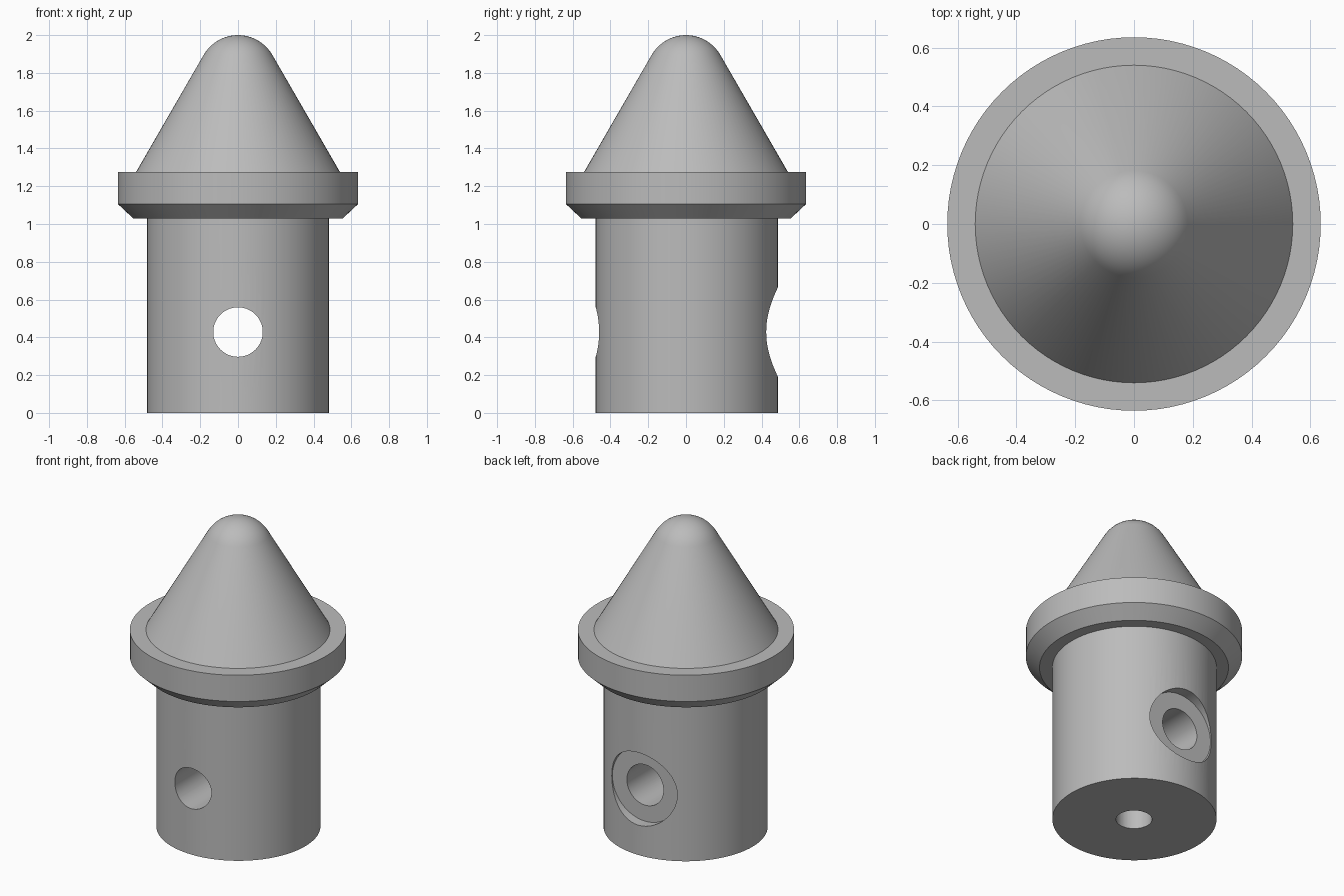
import bpy
import bmesh
from math import pi, sin, cos, radians
from mathutils import Vector

cube = bpy.data.objects.get("Cube")
if cube:
    bpy.data.objects.remove(cube, do_unlink=True)

grey = bpy.data.materials.new("plain grey")
grey.use_nodes = True
grey.diffuse_color = (0.5, 0.5, 0.5, 1)
grey.node_tree.nodes["Principled BSDF"].inputs["Base Color"].default_value = (0.5, 0.5, 0.5, 1)


def add_object(name, bm):
    mesh = bpy.data.meshes.new(name)
    bmesh.ops.recalc_face_normals(bm, faces=bm.faces)
    bm.to_mesh(mesh)
    bm.free()
    mesh.materials.append(grey)
    obj = bpy.data.objects.new(name, mesh)
    bpy.context.collection.objects.link(obj)
    return obj


def lathe(name, profile, steps=96):
    """Turn a (radius, height) profile around the z axis."""
    bm = bmesh.new()
    verts = [bm.verts.new((r, 0, z)) for r, z in profile]
    edges = [bm.edges.new(pair) for pair in zip(verts, verts[1:])]
    bmesh.ops.spin(bm, geom=verts + edges, cent=(0, 0, 0), axis=(0, 0, 1),
                   angle=2 * pi, steps=steps)
    bmesh.ops.remove_doubles(bm, verts=bm.verts, dist=0.0001)
    return add_object(name, bm)


def drill(target, name, start, end, radius):
    """Cut a round hole between two points."""
    start, end = Vector(start), Vector(end)
    bm = bmesh.new()
    bmesh.ops.create_cone(bm, cap_ends=True, segments=64, radius1=radius,
                          radius2=radius, depth=(end - start).length)
    cutter = add_object(name, bm)
    cutter.location = (start + end) / 2
    cutter.rotation_euler = (end - start).to_track_quat("Z", "Y").to_euler()
    cutter.hide_render = True
    bpy.context.view_layer.update()
    mod = target.modifiers.new(name, "BOOLEAN")
    mod.operation = "DIFFERENCE"
    mod.solver = "EXACT"
    mod.object = cutter
    select(target)
    bpy.ops.object.modifier_apply(modifier=mod.name)
    bpy.data.objects.remove(cutter, do_unlink=True)


def select(obj):
    bpy.ops.object.select_all(action="DESELECT")
    obj.select_set(True)
    bpy.context.view_layer.objects.active = obj


# Cone with a rounded tip tangent to its 30 degree sides
tip = 0.21
arc = [radians(30 + 60 * i / 10) for i in range(11)]
dome = [(tip * cos(a), 2 - tip + tip * sin(a)) for a in arc[:-1]] + [(0, 2)]

# Collar and cone
collar = [(0, 1.03), (0.555, 1.03), (0.635, 1.105), (0.635, 1.275), (0.54, 1.275)]
head = lathe("collar_and_cone", collar + dome)

# Shank, reaching into the collar
shank = lathe("shank", [(0, 0), (0.482, 0), (0.482, 1.08), (0, 1.08)])
shank.location.y = 0.004

# Cross hole, rear counterbore and bottom hole
hole_z = 0.428
drill(shank, "cross_hole", (0, -1, hole_z), (0, 1, hole_z), 0.131)
drill(shank, "counterbore", (0, 0.418, hole_z), (0, 1, hole_z), 0.235)
drill(shank, "bottom_hole", (0, 0, -0.2), (0, 0, hole_z), 0.106)

for obj in (head, shank):
    select(obj)
    bpy.ops.object.shade_smooth_by_angle(angle=radians(25))
